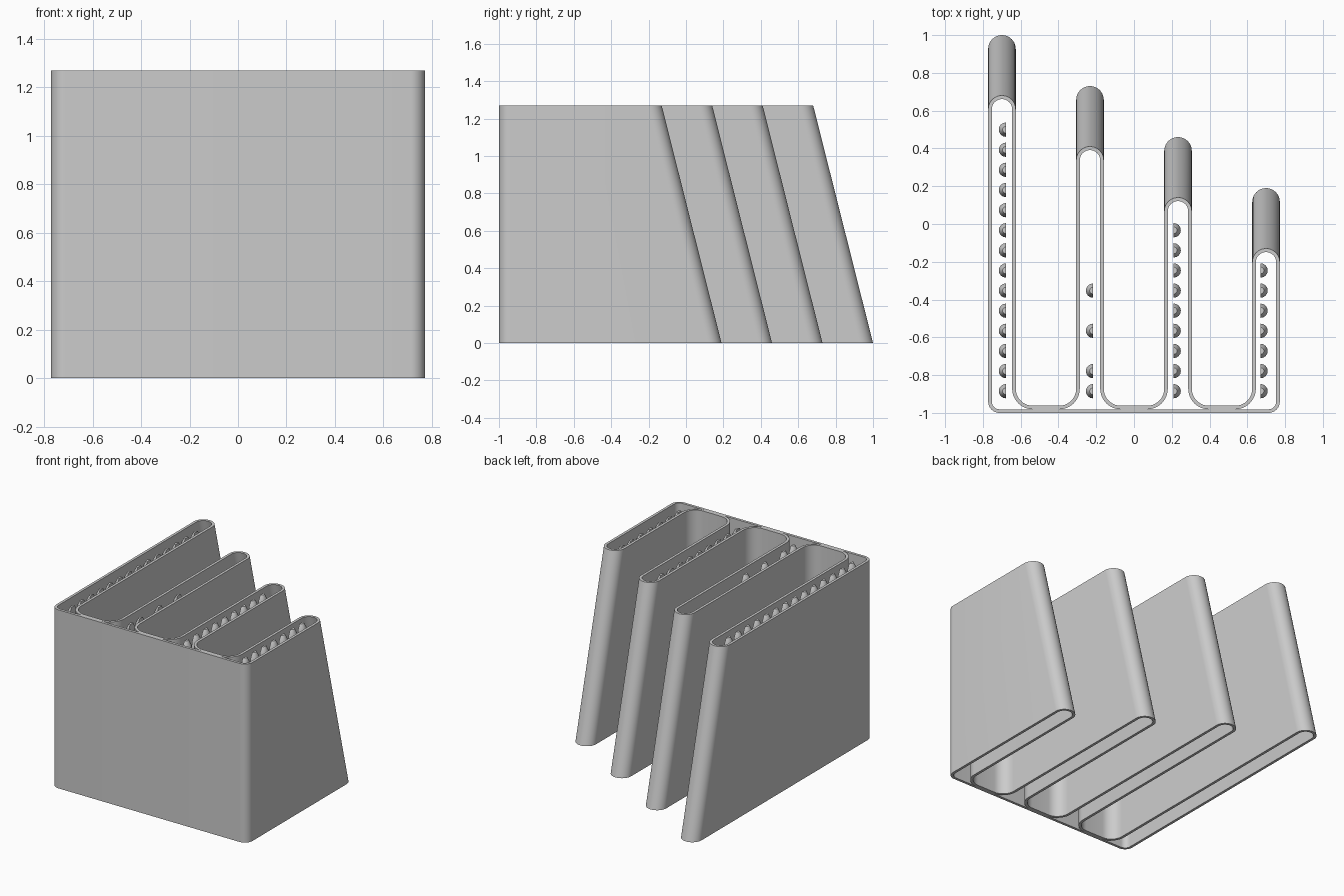
import bpy, bmesh, math

if "Cube" in bpy.data.objects:
    bpy.data.objects.remove(bpy.data.objects["Cube"])

HEIGHT = 1.27
W, T = 0.073, 0.019            # finger half width, wall thickness
FRONT, FLOOR = -1.0, -0.962    # front face, slot floor
CORNER, R = 0.06, 0.09         # front corner and slot fillet radii
SLANT = -0.32                  # backward tip shift from bottom to top
FINGERS = [(-0.699, 1.0), (-0.233, 0.73), (0.233, 0.46), (0.699, 0.19)]

grey = bpy.data.materials.new("warm_grey")
grey.diffuse_color = (0.6, 0.6, 0.6, 1)
grey.use_nodes = True
grey.node_tree.nodes["Principled BSDF"].inputs["Base Color"].default_value = grey.diffuse_color


def arc(cx, cy, r, a0, a1, n=10, tip=False):
    """Arc points as (x, y, moves with the slant)."""
    out = []
    for k in range(n + 1):
        a = math.radians(a0 + (a1 - a0) * k / n)
        out.append((cx + r * math.cos(a), cy + r * math.sin(a), tip))
    return out


def outer_loop():
    xl, xr = FINGERS[0][0] - W, FINGERS[-1][0] + W
    pts = arc(xl + CORNER, FRONT + CORNER, CORNER, 180, 270)
    pts += arc(xr - CORNER, FRONT + CORNER, CORNER, 270, 360)
    for i in range(len(FINGERS) - 1, -1, -1):
        c, tip = FINGERS[i]
        pts += arc(c, tip - W, W, 0, 180, 20, True)
        if i:
            pts += arc(c - W - R, FLOOR + R, R, 0, -90)
            pts += arc(FINGERS[i - 1][0] + W + R, FLOOR + R, R, -90, -180)
    return pts


def inner_loop(i):
    c, tip = FINGERS[i]
    w, r = W - T, CORNER - T
    if i:
        pts = arc(c - W - R, FLOOR + R, R + T, 0, -90)
    else:
        pts = arc(c - w + r, FRONT + T + r, r, 180, 270)
    if i < len(FINGERS) - 1:
        pts += arc(c + W + R, FLOOR + R, R + T, -90, -180)
    else:
        pts += arc(c + w - r, FRONT + T + r, r, 270, 360)
    return pts + arc(c, tip - W, w, 0, 180, 20, True)


def finish(bm, name, angle):
    bmesh.ops.recalc_face_normals(bm, faces=bm.faces)
    me = bpy.data.meshes.new(name)
    bm.to_mesh(me)
    bm.free()
    me.materials.append(grey)
    ob = bpy.data.objects.new(name, me)
    bpy.context.collection.objects.link(ob)
    bpy.ops.object.select_all(action='DESELECT')
    bpy.context.view_layer.objects.active = ob
    ob.select_set(True)
    bpy.ops.object.shade_smooth_by_angle(angle=math.radians(angle))


# comb-shaped shell, open through every finger
bm = bmesh.new()
rims = {0: [], 1: []}
for loop in [outer_loop()] + [inner_loop(i) for i in range(len(FINGERS))]:
    rings = [[bm.verts.new((x, y + SLANT * level * tip, HEIGHT * level))
              for x, y, tip in loop] for level in (0, 1)]
    n = len(loop)
    for k in range(n):
        j = (k + 1) % n
        bm.faces.new((rings[0][k], rings[0][j], rings[1][j], rings[1][k]))
    for level in (0, 1):
        rims[level] += [bm.edges.get((rings[level][k], rings[level][(k + 1) % n]))
                        for k in range(n)]
for level in (0, 1):
    bmesh.ops.triangle_fill(bm, edges=rims[level], use_beauty=True,
                            normal=(0, 0, 1 if level else -1))
finish(bm, "comb_shell", 30)

# rows of half-round pegs inside the fingers: flat side x, direction, steps
ROWS = [(-0.678, -1, range(14)), (-0.217, -1, (0, 1, 3, 5)),
        (0.21, 1, range(9)), (0.67, 1, range(7))]
for number, (x, side, steps) in enumerate(ROWS, 1):
    bm = bmesh.new()
    for s in steps:
        y = -0.885 + 0.1065 * s
        rings = []
        for z, r in ((1.15, 0.038), (1.22, 0.038), (1.26, 0.018)):
            rings.append([bm.verts.new((x + side * (px - 0), py, z))
                          for px, py, _ in arc(0, y, r, -90, 90, 8)])
        bm.faces.new(rings[0])
        bm.faces.new(rings[-1])
        for a, b in zip(rings, rings[1:]):
            for k in range(9):
                j = (k + 1) % 9
                bm.faces.new((a[k], a[j], b[j], b[k]))
    finish(bm, f"peg_row_{number}", 35)
